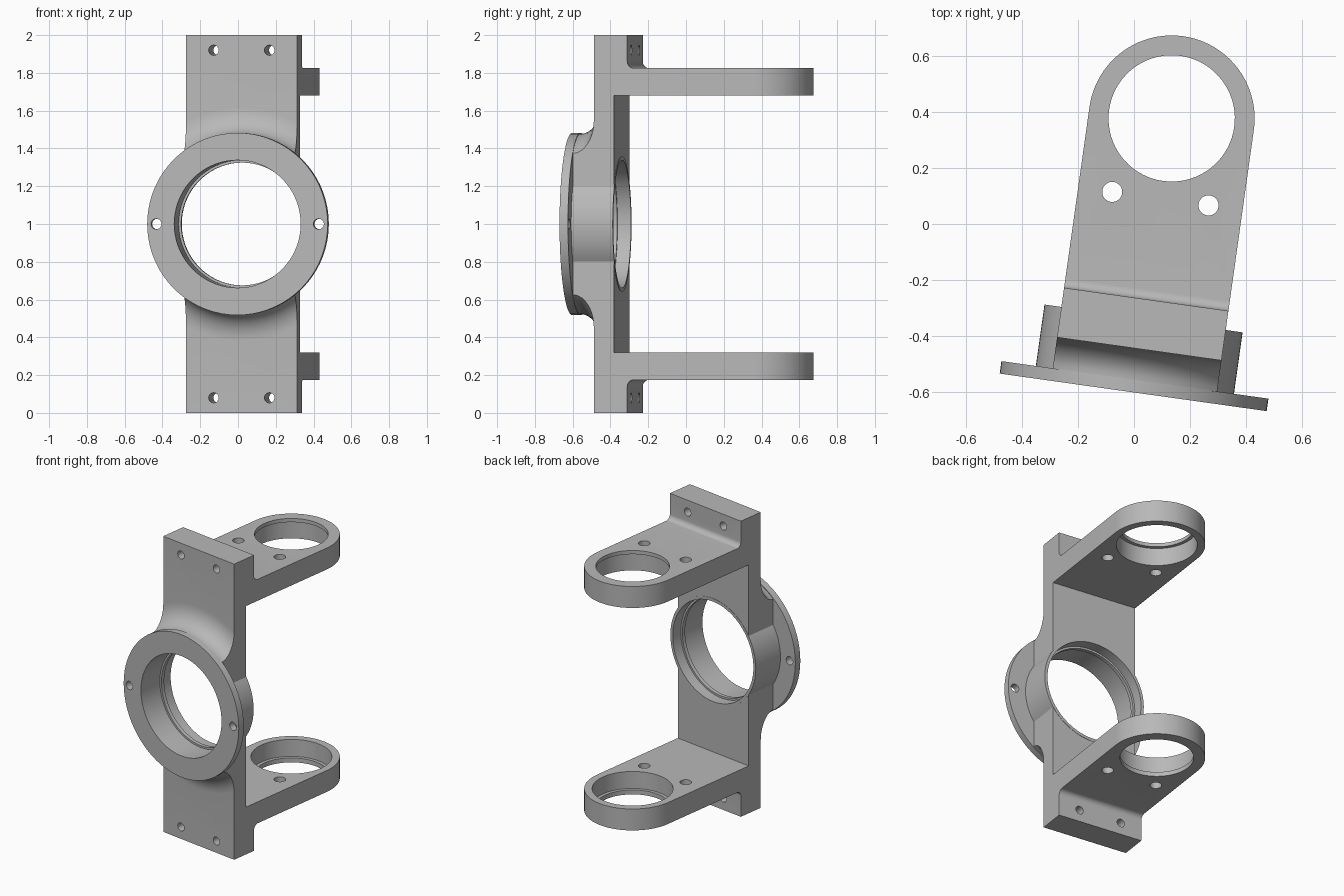
import bpy, bmesh, math
from mathutils import Matrix, Vector

if "Cube" in bpy.data.objects:
    bpy.data.objects.remove(bpy.data.objects["Cube"])

grey = bpy.data.materials.new("machined grey")
grey.diffuse_color = (0.48, 0.48, 0.48, 1)
grey.use_nodes = True
grey.node_tree.nodes["Principled BSDF"].inputs["Base Color"].default_value = grey.diffuse_color

HALF_W = 0.297      # half width of the plate and arms
RING_Y = 0.99       # arm ring centre, measured from the flange face
FRONT, BACK, BLOCK = 0.157, 0.265, 0.336


def to_object(name, bm):
    bmesh.ops.recalc_face_normals(bm, faces=bm.faces[:])
    me = bpy.data.meshes.new(name)
    bm.to_mesh(me)
    bm.free()
    me.materials.append(grey)
    ob = bpy.data.objects.new(name, me)
    bpy.context.collection.objects.link(ob)
    return ob


def prism(name, points, offset):
    """Extrude a closed 3D outline along an offset."""
    bm = bmesh.new()
    face = bm.faces.new([bm.verts.new(p) for p in points])
    ext = bmesh.ops.extrude_face_region(bm, geom=[face])
    verts = [v for v in ext["geom"] if isinstance(v, bmesh.types.BMVert)]
    bmesh.ops.translate(bm, verts=verts, vec=Vector(offset))
    return to_object(name, bm)


def cyl_y(name, r, y0, y1, x=0.0, z=1.0, n=72):
    pts = [(x + r * math.cos(2 * math.pi * i / n), y0,
            z + r * math.sin(2 * math.pi * i / n)) for i in range(n)]
    return prism(name, pts, (0, y1 - y0, 0))


def cyl_z(name, r, z0, z1, x, y, n=72):
    pts = [(x + r * math.cos(2 * math.pi * i / n),
            y + r * math.sin(2 * math.pi * i / n), z0) for i in range(n)]
    return prism(name, pts, (0, 0, z1 - z0))


def combine(target, other, op):
    mod = target.modifiers.new(op.lower(), 'BOOLEAN')
    mod.operation, mod.solver, mod.object = op, 'EXACT', other
    bpy.context.view_layer.objects.active = target
    bpy.ops.object.modifier_apply(modifier=mod.name)
    bpy.data.objects.remove(other)


# Side profile of plate, end blocks, fillets and arms, mirrored about mid height
r = 0.035
half = [(FRONT, 1.0), (BLOCK, 1.0)]
for i in range(9):
    t = math.pi / 2 * i / 8
    half.append((BLOCK + r - r * math.cos(t), 0.825 + r - r * math.sin(t)))
half += [(1.5, 0.825), (1.5, 0.68), (BACK, 0.68)]
profile = [(y, 1 + z) for y, z in half] + [(y, 1 - z) for y, z in reversed(half)]
bracket = prism("yoke_bracket", [(-0.8, y, z) for y, z in profile], (1.6, 0, 0))

# Revolved concave flare between plate and flange
flare = [(0, 0.02), (0.478, 0.02)]
for i in range(11):
    t = math.pi / 2 * i / 10
    flare.append((0.618 - 0.14 * math.cos(t), 0.045 + 0.112 * math.sin(t)))
flare += [(0.618, 0.2), (0, 0.2)]
bm = bmesh.new()
vs = [bm.verts.new((a, y, 0)) for a, y in flare]
edges = [bm.edges.new((vs[i], vs[i + 1])) for i in range(len(vs) - 1)]
bmesh.ops.spin(bm, geom=vs + edges, cent=(0, 0, 0), axis=(0, 1, 0),
               angle=2 * math.pi, steps=72)
bmesh.ops.remove_doubles(bm, verts=bm.verts[:], dist=1e-5)
bmesh.ops.translate(bm, verts=bm.verts[:], vec=(0, 0, 1))
combine(bracket, to_object("flare", bm), 'UNION')

# Trim everything to the round-ended arm outline
outline = [(-HALF_W, -0.1, -0.1), (HALF_W, -0.1, -0.1)]
for i in range(41):
    t = math.pi * i / 40
    outline.append((HALF_W * math.cos(t), RING_Y + HALF_W * math.sin(t), -0.1))
combine(bracket, prism("outline", outline, (0, 0, 2.2)), 'INTERSECT')

# Hub and flange
combine(bracket, cyl_y("hub", 0.358, 0.02, BACK + 0.002), 'UNION')
combine(bracket, cyl_y("flange", 0.4825, 0, 0.045), 'UNION')

# Main bore with a thin lip inside
for rad, y0, y1 in ((0.325, -0.2, 0.5), (0.338, -0.1, 0.17), (0.338, 0.195, 0.4)):
    combine(bracket, cyl_y("bore", rad, y0, y1), 'DIFFERENCE')

# Flange screw holes and end block screw holes
for s in (-1, 1):
    combine(bracket, cyl_y("screw", 0.028, -0.1, 0.12, s * 0.434, 1, 24), 'DIFFERENCE')
    for z in (0.08, 1.92):
        combine(bracket, cyl_y("screw", 0.027, 0.1, 0.4, s * 0.149, z, 24), 'DIFFERENCE')

# Arm rings: through hole, wider seat from the inner side, two pin holes
for low, high, seat0, seat1 in ((0.1, 0.4, 0.205, 0.4), (1.6, 1.9, 1.6, 1.8)):
    combine(bracket, cyl_z("ring_hole", 0.226, low, high, 0, RING_Y), 'DIFFERENCE')
    combine(bracket, cyl_z("ring_seat", 0.248, seat0, seat1, 0, RING_Y), 'DIFFERENCE')
    for s in (-1, 1):
        combine(bracket, cyl_z("pin", 0.036, low, high, s * 0.174, 0.70, 24), 'DIFFERENCE')

# Turn slightly about the vertical and centre
bracket.data.transform(Matrix.Translation((-0.003, -0.6025, 0))
                       @ Matrix.Rotation(math.radians(-8), 4, 'Z'))
bpy.ops.object.select_all(action='DESELECT')
bracket.select_set(True)
bpy.context.view_layer.objects.active = bracket
bpy.ops.object.shade_smooth_by_angle(angle=math.radians(25))
